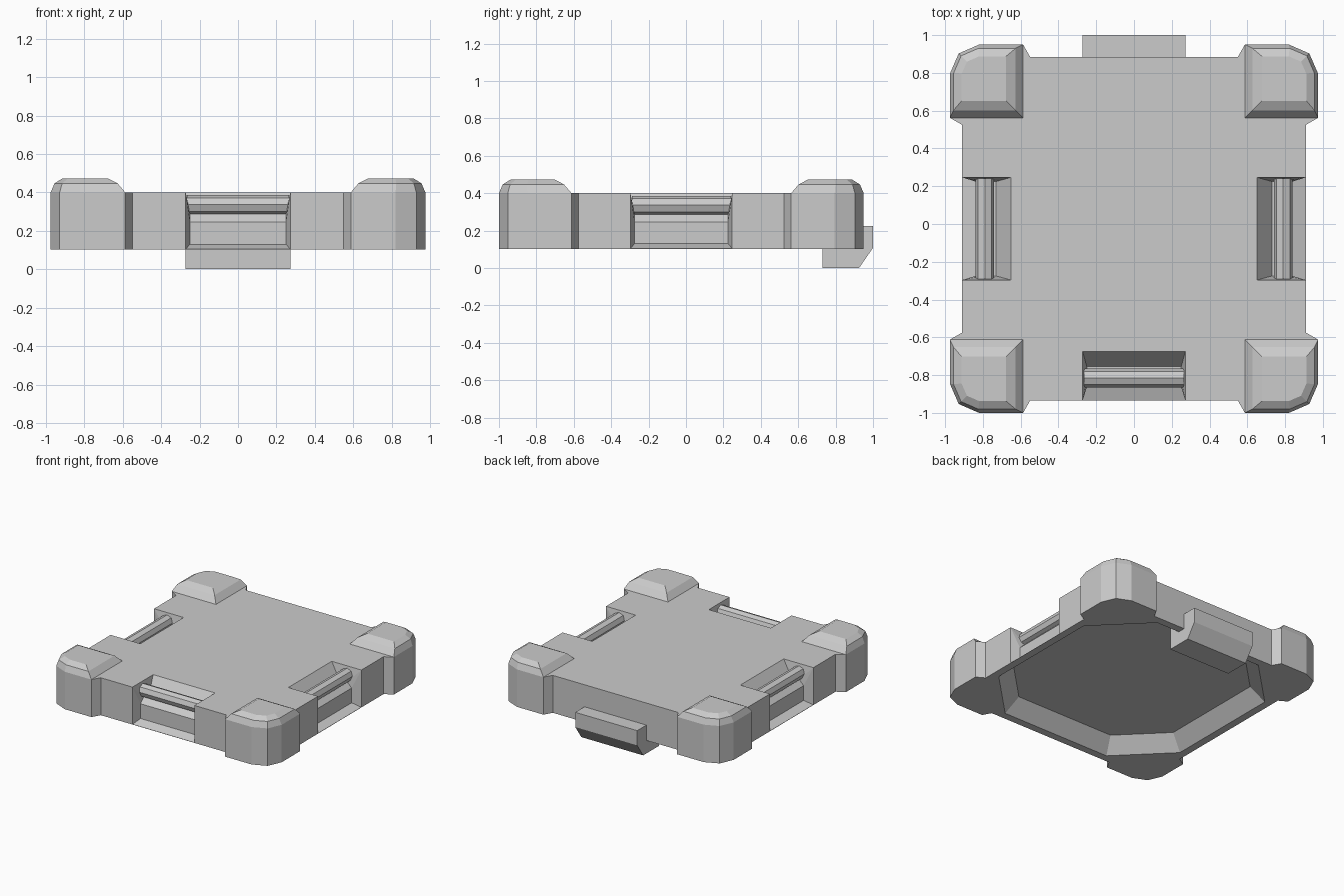
import bpy, bmesh
from math import pi, radians
from mathutils import Matrix, Vector

if "Cube" in bpy.data.objects:
    bpy.data.objects.remove(bpy.data.objects["Cube"], do_unlink=True)

CENTRE = Matrix.Translation((0, -0.025, 0))
BOTTOM, TOP, EDGE = 0.103, 0.4, 0.91

grey = bpy.data.materials.new("plain_grey")
grey.use_nodes = True
colour = (0.6, 0.6, 0.6, 1)
grey.diffuse_color = colour
grey.node_tree.nodes["Principled BSDF"].inputs["Base Color"].default_value = colour


def finish(name, bm, matrix):
    """Turn a bmesh into a placed, flat-shaded object."""
    bmesh.ops.recalc_face_normals(bm, faces=bm.faces)
    mesh = bpy.data.meshes.new(name)
    bm.to_mesh(mesh)
    bm.free()
    mesh.materials.append(grey)
    obj = bpy.data.objects.new(name, mesh)
    obj.matrix_world = matrix
    bpy.context.collection.objects.link(obj)
    return obj


def loft(name, rings, matrix=CENTRE):
    """Closed solid through rings with equal vertex counts."""
    bm = bmesh.new()
    loops = [[bm.verts.new(p) for p in ring] for ring in rings]
    for low, high in zip(loops, loops[1:]):
        for i in range(len(low)):
            j = (i + 1) % len(low)
            bm.faces.new((low[i], low[j], high[j], high[i]))
    bm.faces.new(loops[0][::-1])
    bm.faces.new(loops[-1])
    return finish(name, bm, matrix)


def around(points):
    """Repeat one corner's outline at all four corners."""
    return [Matrix.Rotation(k * pi / 2, 2) @ Vector(p) for k in range(4) for p in points]


def level(points, z):
    return [(p[0], p[1], z) for p in points]


def cut(target, cutter):
    cutter.hide_render = True
    mod = target.modifiers.new("cut", 'BOOLEAN')
    mod.operation, mod.solver, mod.object = 'DIFFERENCE', 'EXACT', cutter
    bpy.context.view_layer.objects.active = target
    bpy.ops.object.modifier_apply(modifier=mod.name)
    bpy.data.objects.remove(cutter, do_unlink=True)


# Main plate with bulging corners
corner = [(0.975, 0.587), (0.975, 0.82), (0.928, 0.928), (0.82, 0.975), (0.587, 0.975)]
outline = around([(EDGE, 0.55)] + corner + [(0.55, EDGE)])
body = loft("body", [level(outline, BOTTOM), level(outline, TOP)])

# Octagonal recess underneath, with sloping walls
rim, ceiling = [around([(r, c), (c, r)]) for r, c in ((0.85, 0.475), (0.75, 0.43))]
below = [p * 1.01 for p in rim]
cut(body, loft("recess_cutter", [level(below, BOTTOM - 0.01), level(rim, BOTTOM),
                                 level(ceiling, BOTTOM + 0.11)]))


def pocket_cutter(matrix):
    """Tapered pocket: depth from the edge, height, half width."""
    section = {
        "out_low": (-0.05, 0.105, 0.272), "lip": (0, 0.105, 0.272),
        "floor": (0.07, 0.13, 0.25), "step": (0.07, 0.247, 0.25),
        "ledge": (0.11, 0.287, 0.25), "inner": (0.18, 0.287, 0.25),
        "back": (0.26, TOP, 0.272), "back_up": (0.26, 0.45, 0.272),
        "out_up": (-0.05, 0.45, 0.272), "brow": (0, TOP, 0.272)}
    bm = bmesh.new()
    sides = [{k: bm.verts.new((s * w, d - EDGE, z)) for k, (d, z, w) in section.items()}
             for s in (-1, 1)]
    ring = [k for k in section if k != "brow"]
    a, b = sides
    for k, n in zip(ring, ring[1:] + ring[:1]):
        bm.faces.new((a[k], a[n], b[n], b[k]))
    for side in sides:
        for names in ("lip floor step", "lip step brow", "brow step ledge",
                      "brow ledge inner", "brow inner back",
                      "out_low lip brow back back_up out_up"):
            bm.faces.new([side[n] for n in names.split()])
    return finish("pocket_cutter", bm, matrix)


# Three pockets, each with an octagonal grab bar
for place, angle in (("front", 0), ("left", 90), ("right", -90)):
    turn = CENTRE @ Matrix.Rotation(radians(angle), 4, 'Z')
    cut(body, pocket_cutter(turn))
    bm = bmesh.new()
    bmesh.ops.create_cone(bm, cap_ends=True, segments=8, radius1=0.05, radius2=0.05,
                          depth=0.53, matrix=Matrix.Translation((0, -0.79, 0.336))
                          @ Matrix.Rotation(pi / 2, 4, 'Y'))
    finish(place + "_grab_bar", bm, turn)


# Bevelled caps on the four corners
def cap_ring(z, inner, outer):
    low, high = corner[-1]
    scale = (high - outer - low - inner) / (high - low)
    return [(low + inner + (x - low) * scale, low + inner + (y - low) * scale, z)
            for x, y in [(low, low)] + corner]


cap = [cap_ring(TOP, 0, 0), cap_ring(0.447, 0.04, 0.02), cap_ring(0.473, 0.09, 0.062)]
for k, place in enumerate(("back_left", "back_right", "front_right", "front_left")):
    loft(place + "_corner_cap", cap, CENTRE @ Matrix.Rotation(k * pi / 2, 4, 'Z'))

# Latch hook under the back edge
hook = [(0.73, 0), (0.925, 0), (1.0, 0.108), (1.0, 0.225), (0.73, 0.225)]
loft("latch_hook", [[(x, y, z) for y, z in hook] for x in (-0.272, 0.272)], Matrix())
